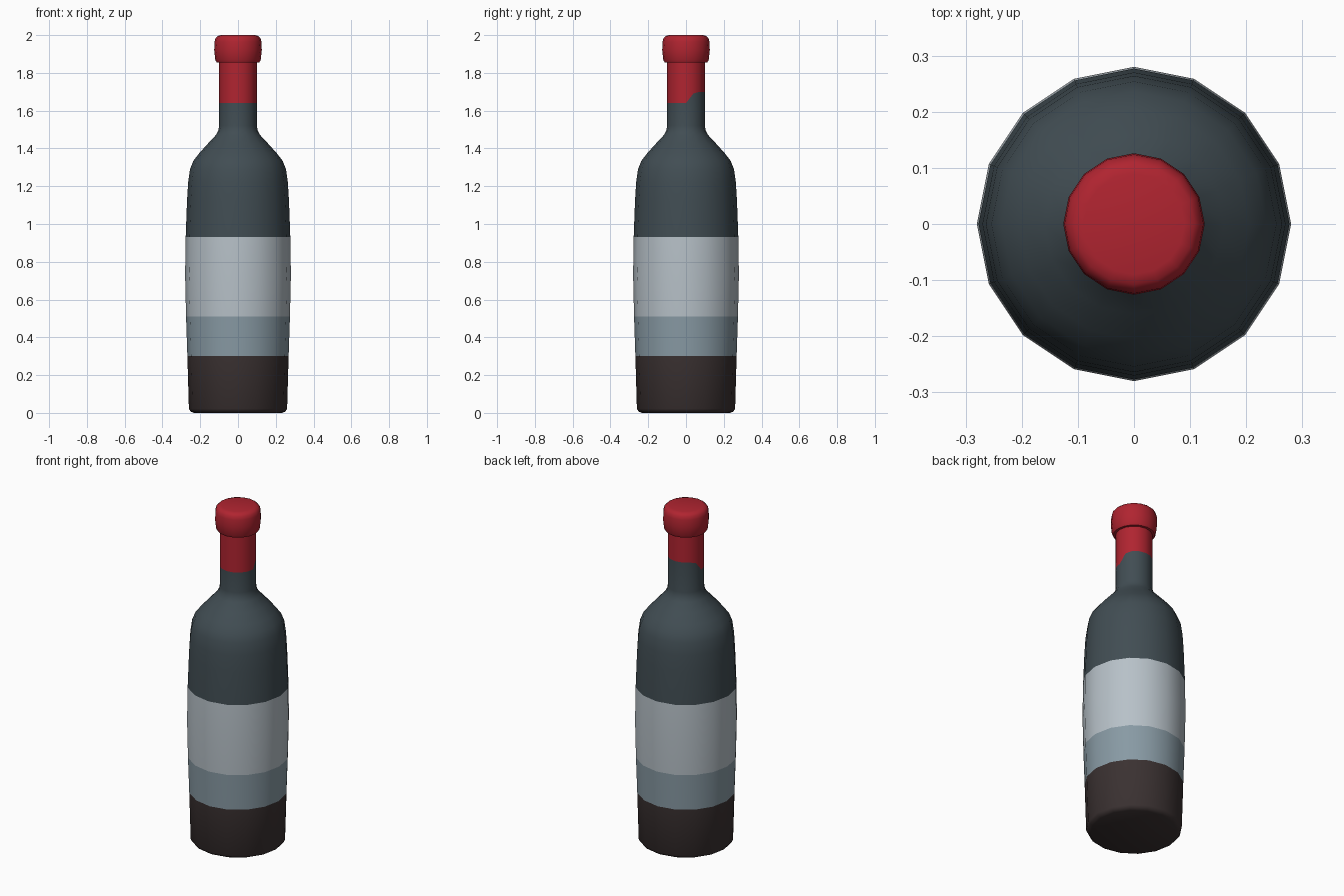
import bpy, bmesh, math

if "Cube" in bpy.data.objects:
    bpy.data.objects.remove(bpy.data.objects["Cube"])

SIDES = 16

def material(name, rgb):
    lin = [((c / 255 + 0.055) / 1.055) ** 2.4 for c in rgb]
    m = bpy.data.materials.new(name)
    m.diffuse_color = (*lin, 1)
    m.use_nodes = True
    m.node_tree.nodes["Principled BSDF"].inputs["Base Color"].default_value = m.diffuse_color
    return m

glass = material("dark_glass", (65, 77, 83))
label = material("pale_label", (183, 193, 200))
band = material("blue_grey_band", (136, 154, 164))
base = material("dark_brown", (58, 49, 49))
red = material("red_foil", (176, 36, 48))

def lathe(name, profile, mats, rule, adjust=None):
    """Spin (radius, z) points round z; close both ends."""
    bm = bmesh.new()
    rings = []
    for r, z in profile:
        ring = []
        for i in range(SIDES):
            a = math.tau * i / SIDES
            v = bm.verts.new((r * math.cos(a), r * math.sin(a), z))
            if adjust:
                adjust(v, z)
            ring.append(v)
        rings.append(ring)
    for k, (lo, hi) in enumerate(zip(rings, rings[1:])):
        for i in range(SIDES):
            j = (i + 1) % SIDES
            f = bm.faces.new((lo[i], lo[j], hi[j], hi[i]))
            f.material_index = rule((profile[k][1] + profile[k + 1][1]) / 2)
    bm.faces.new(rings[0][::-1]).material_index = rule(profile[0][1])
    bm.faces.new(rings[-1]).material_index = rule(profile[-1][1])
    me = bpy.data.meshes.new(name)
    bm.to_mesh(me)
    bm.free()
    for m in mats:
        me.materials.append(m)
    ob = bpy.data.objects.new(name, me)
    bpy.context.collection.objects.link(ob)
    bpy.context.view_layer.objects.active = ob
    ob.select_set(True)
    bpy.ops.object.shade_smooth_by_angle(angle=math.radians(50))
    ob.select_set(False)

# Bottle: base, band, label, glass and foil coloured by height
FOIL = 1.64
def bottle_colour(z):
    for i, top in enumerate((0.30, 0.51, 0.93, FOIL)):
        if z < top:
            return i
    return 4

# Foil edge sits higher round the back
def raise_back(v, z):
    if z == FOIL and v.co.y > 0.001:
        v.co.z = 1.69 if v.co.y < 0.05 else 1.70

lathe("bottle",
      [(0.235, 0.0), (0.252, 0.008), (0.26, 0.022), (0.268, 0.30), (0.275, 0.51),
       (0.28, 0.73), (0.277, 0.93), (0.27, 1.12), (0.264, 1.22), (0.254, 1.29),
       (0.236, 1.335), (0.205, 1.375), (0.16, 1.425), (0.118, 1.47),
       (0.104, 1.495), (0.10, 1.52), (0.10, FOIL), (0.10, 1.87)],
      [base, band, label, glass, red], bottle_colour, raise_back)

# Rounded foil cap
lathe("cap",
      [(0.09, 1.853), (0.113, 1.855), (0.12, 1.868), (0.126, 1.92), (0.124, 1.965),
       (0.119, 1.984), (0.108, 1.995), (0.09, 2.0)],
      [red], lambda z: 0)
